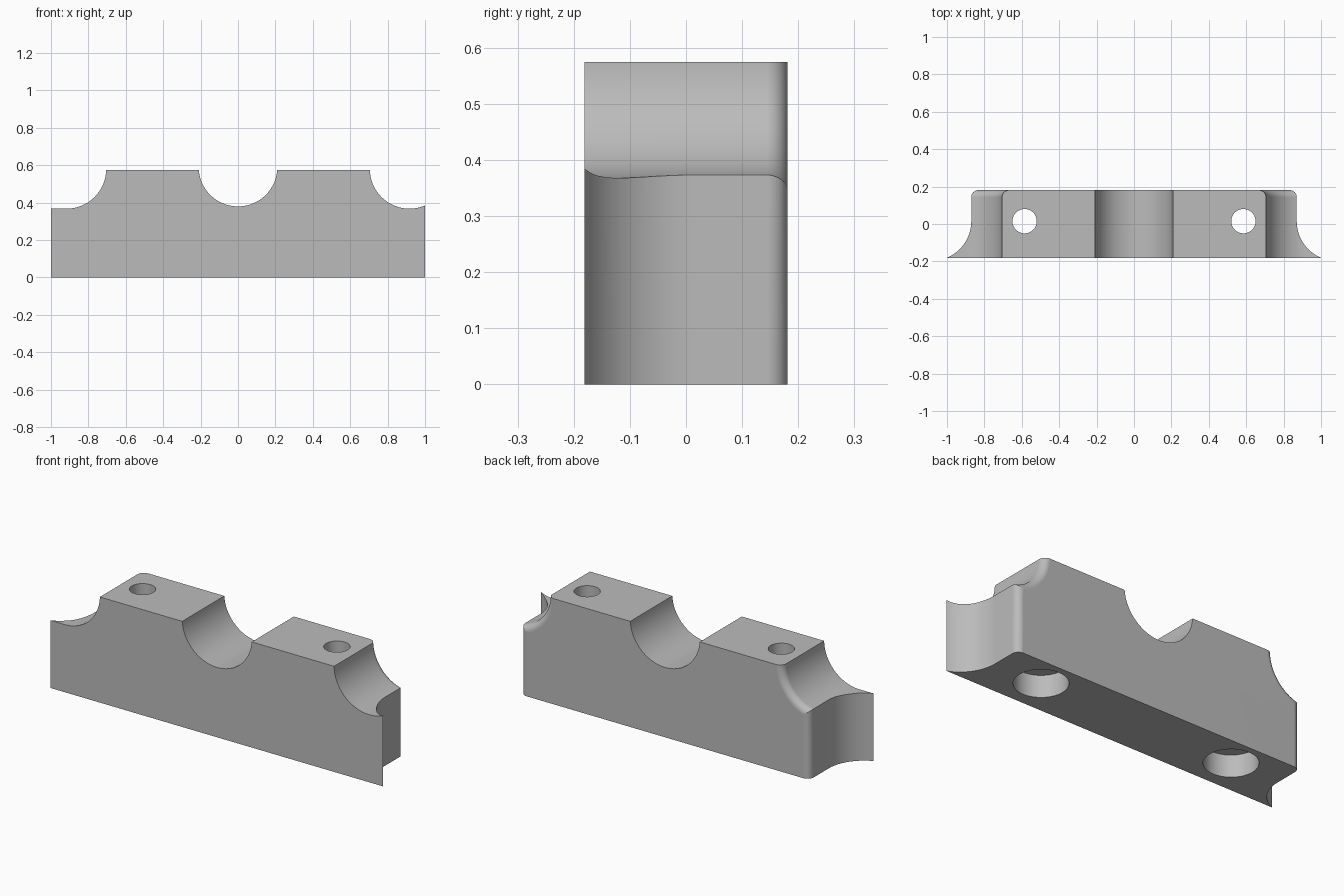
import bpy, bmesh, math
from mathutils import Matrix

if "Cube" in bpy.data.objects:
    bpy.data.objects.remove(bpy.data.objects["Cube"])

TOP, BACK, FRONT = 0.575, 0.181, -0.181
FILLET = 0.037
GROOVE_X, GROOVE_Z, GROOVE_R = 0.917, 0.58, 0.212


def arc(cx, cy, r, start, end, steps):
    """Points along an arc, angles in degrees."""
    angles = [math.radians(start + (end - start) * i / steps) for i in range(steps + 1)]
    return [(cx + r * math.cos(a), cy + r * math.sin(a)) for a in angles]


def finish(name, bm):
    bmesh.ops.recalc_face_normals(bm, faces=bm.faces)
    mesh = bpy.data.meshes.new(name)
    bm.to_mesh(mesh)
    bm.free()
    obj = bpy.data.objects.new(name, mesh)
    bpy.context.collection.objects.link(obj)
    return obj


def prism(name, points, z0, z1):
    bm = bmesh.new()
    face = bm.faces.new([bm.verts.new((x, y, z0)) for x, y in points])
    ext = bmesh.ops.extrude_face_region(bm, geom=[face])
    verts = [v for v in ext["geom"] if isinstance(v, bmesh.types.BMVert)]
    bmesh.ops.translate(bm, verts=verts, vec=(0, 0, z1 - z0))
    return finish(name, bm)


def lathe(name, profile, matrix, segments=96):
    """Closed solid from (radius, height) points, turned about local z."""
    bm = bmesh.new()
    rings = []
    for r, h in profile:
        rings.append([bm.verts.new((x, y, h))
                      for x, y in arc(0, 0, r, 0, 360, segments)[:-1]])
    for a, b in zip(rings, rings[1:]):
        for i in range(segments):
            j = (i + 1) % segments
            bm.faces.new((a[i], a[j], b[j], b[i]))
    bm.faces.new(rings[0])
    bm.faces.new(rings[-1])
    bm.transform(matrix)
    return finish(name, bm)


# Block body: rounded back corners, concave flares running out to the front tips
side_r = 0.2136
end_angle = 180 + math.degrees(math.asin((0.016 - FRONT) / side_r))
half = arc(0.87 - FILLET, BACK - FILLET, FILLET, 90, 0, 10)
half += arc(0.87 + side_r, 0.016, side_r, 180, end_angle, 24)
outline = half + [(-x, y) for x, y in reversed(half)]
body = prism("clamp_block", outline, 0, TOP)

# Cutters: grooves lie along y, bolt holes along z
along_y = Matrix.Rotation(math.radians(-90), 4, "X")
cutters = [lathe("centre_groove_cutter", [(0.21, -0.4), (0.21, 0.4)],
                 Matrix.Translation((0, 0, 0.59)) @ along_y)]
flare = arc(GROOVE_R + FILLET, BACK - FILLET, FILLET, 180, 90, 10)
groove = [(GROOVE_R, -0.4)] + flare + [(GROOVE_R + FILLET, 0.4)]
bolt = [(0.132, -0.1), (0.132, 0.12), (0.065, 0.12), (0.065, 0.8)]
for side in (-1, 1):
    cutters.append(lathe("end_groove_cutter", groove,
                         Matrix.Translation((side * GROOVE_X, 0, GROOVE_Z)) @ along_y))
    cutters.append(lathe("bolt_hole_cutter", bolt,
                         Matrix.Translation((side * 0.585, 0.015, 0)), 64))

# Flat ledge at the outer end of the groove on one side only
ledge = [(-1.2, -0.4), (-0.916, -0.4), (-0.916, 0.1), (-1.2, 0.1)]
cutters.append(prism("ledge_cutter", ledge, GROOVE_Z - GROOVE_R + 0.0002, 0.8))

bpy.ops.object.select_all(action="DESELECT")
body.select_set(True)
bpy.context.view_layer.objects.active = body
for cutter in cutters:
    cutter.hide_render = True
    mod = body.modifiers.new("cut", "BOOLEAN")
    mod.operation = "DIFFERENCE"
    mod.solver = "EXACT"
    mod.object = cutter
    bpy.ops.object.modifier_apply(modifier=mod.name)
    bpy.data.objects.remove(cutter)

# Single grey material
grey = bpy.data.materials.new("plain_grey")
grey.use_nodes = True
colour = (0.5, 0.5, 0.5, 1)
grey.diffuse_color = colour
grey.node_tree.nodes["Principled BSDF"].inputs["Base Color"].default_value = colour
body.data.materials.clear()
body.data.materials.append(grey)
for poly in body.data.polygons:
    poly.material_index = 0

# Smooth curves, crisp edges
bpy.ops.object.shade_smooth_by_angle(angle=math.radians(30))
weighted = body.modifiers.new("weighted_normals", "WEIGHTED_NORMAL")
weighted.keep_sharp = True
